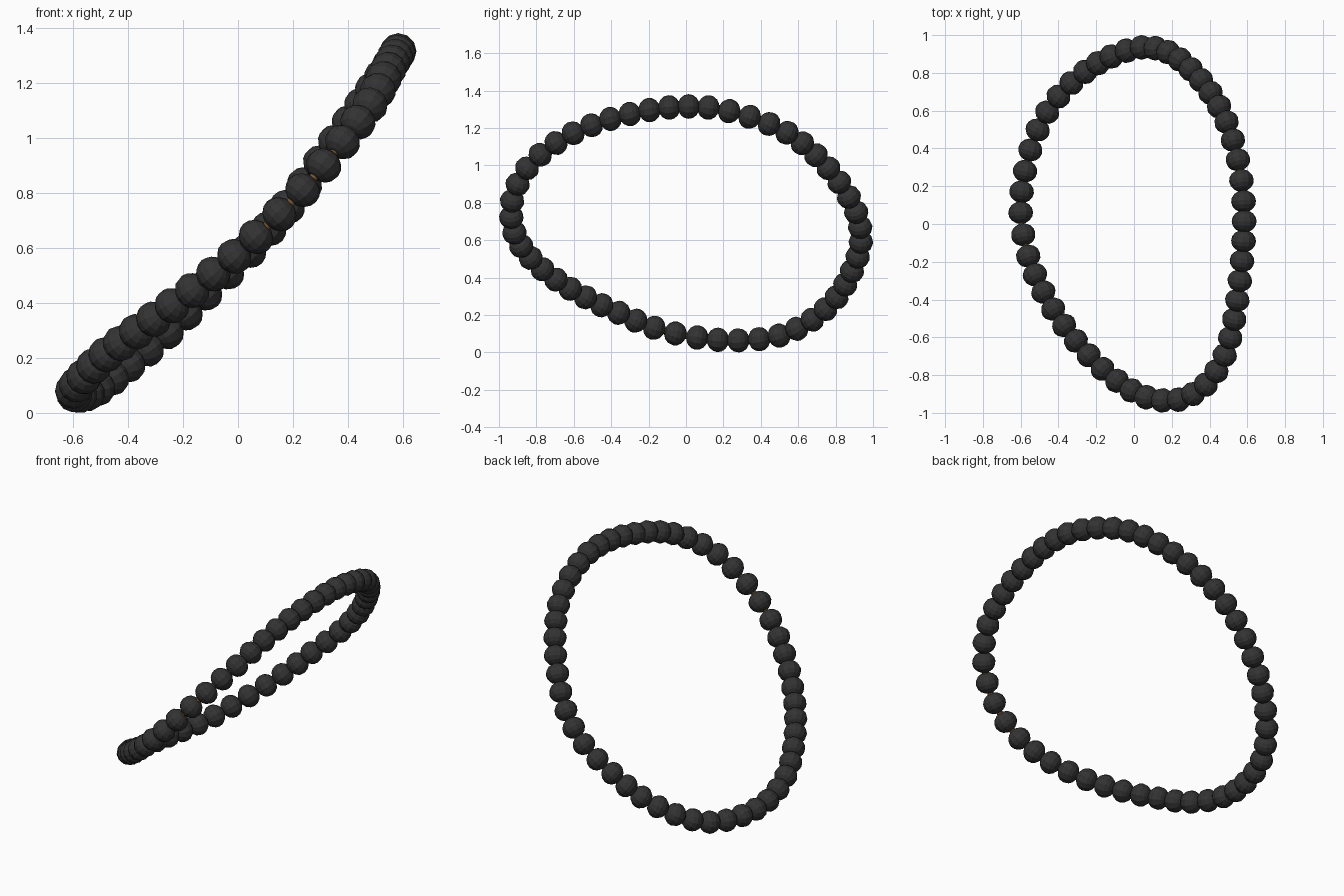
import bpy, bmesh, math
from mathutils import Vector, Matrix

if "Cube" in bpy.data.objects:
    bpy.data.objects.remove(bpy.data.objects["Cube"])

def material(name, rgb):
    m = bpy.data.materials.new(name)
    m.diffuse_color = (*rgb, 1)
    m.use_nodes = True
    m.node_tree.nodes["Principled BSDF"].inputs["Base Color"].default_value = m.diffuse_color
    return m

black = material("charcoal bead", (0.033, 0.033, 0.034))
brown = material("brown cord", (0.16, 0.085, 0.03))

# Bent loop of the bracelet: the centre of every second bead
PATH = [Vector(p) for p in (
    (.04, .935, .59), (.18, .91, .75), (.30, .82, .91), (.405, .695, 1.055),
    (.49, .54, 1.175), (.55, .34, 1.26), (.58, .12, 1.31), (.58, -.09, 1.31),
    (.56, -.30, 1.275), (.53, -.505, 1.215), (.48, -.695, 1.12), (.38, -.85, .985),
    (.235, -.93, .81), (.065, -.917, .64), (-.09, -.83, .505), (-.24, -.695, .39),
    (-.37, -.537, .295), (-.48, -.36, .212), (-.56, -.17, .132), (-.60, .06, .08),
    (-.577, .28, .065), (-.51, .498, .09), (-.40, .675, .175), (-.26, .805, .295),
    (-.12, .887, .435))]
N = len(PATH)

def on_path(t):
    """Closed smooth path: position and direction at t (in control points)."""
    i = math.floor(t)
    u = t - i
    a, b, c, d = (PATH[(i + k) % N] for k in (-1, 0, 1, 2))
    c1, c2, c3 = (c - a) / 2, a - 2.5 * b + 2 * c - d / 2, (d - a) / 2 + 1.5 * (b - c)
    return b + u * (c1 + u * (c2 + u * c3)), (c1 + u * (2 * c2 + 3 * u * c3)).normalized()

# Beads: faceted balls, slightly squashed along the cord
bm = bmesh.new()
for k in range(2 * N):
    pos, axis = on_path(k / 2)
    turn = Vector((0, 0, 1)).rotation_difference(axis).to_matrix().to_4x4()
    bmesh.ops.create_uvsphere(bm, u_segments=12, v_segments=8, radius=0.066,
                              matrix=Matrix.Translation(pos) @ turn @ Matrix.Diagonal((1, 1, 0.9, 1)))
mesh = bpy.data.meshes.new("beads")
bm.to_mesh(mesh)
bm.free()
mesh.materials.append(black)
bpy.context.collection.objects.link(bpy.data.objects.new("beads", mesh))

# Cord threaded through the beads
curve = bpy.data.curves.new("cord", 'CURVE')
curve.dimensions = '3D'
curve.bevel_depth = 0.018
curve.bevel_resolution = 1
spline = curve.splines.new('POLY')
spline.points.add(4 * N - 1)
for k, p in enumerate(spline.points):
    p.co = (*on_path(k / 4)[0], 1)
spline.use_cyclic_u = True
curve.materials.append(brown)
bpy.context.collection.objects.link(bpy.data.objects.new("cord", curve))
